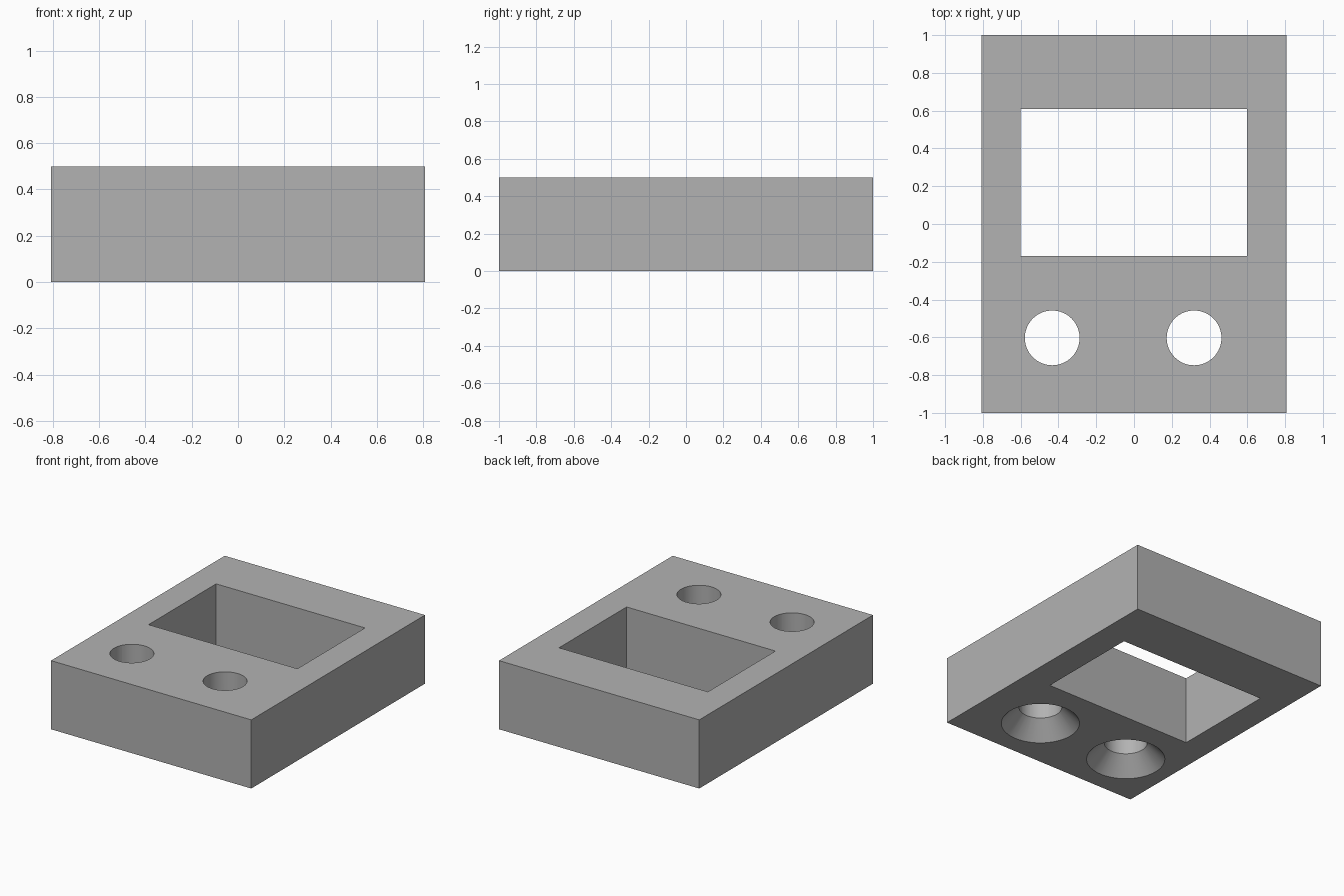
import bpy
import math

cube = bpy.data.objects.get("Cube")
if cube:
    bpy.data.objects.remove(cube, do_unlink=True)

HEIGHT = 0.5
HOLE_R, SINK_R, SINK_DEPTH = 0.145, 0.264, 0.125
EXTRA = 0.1  # how far cutters poke out of the block

grey = bpy.data.materials.new("plain grey")
grey.use_nodes = True
colour = (0.448, 0.448, 0.448, 1)
grey.diffuse_color = colour
grey.node_tree.nodes["Principled BSDF"].inputs["Base Color"].default_value = colour


def box(name, x0, x1, y0, y1, z0, z1):
    bpy.ops.mesh.primitive_cube_add(
        size=1, location=((x0 + x1) / 2, (y0 + y1) / 2, (z0 + z1) / 2))
    obj = bpy.context.object
    obj.name = name
    obj.scale = (x1 - x0, y1 - y0, z1 - z0)
    bpy.ops.object.transform_apply(location=False, rotation=False, scale=True)
    obj.data.materials.append(grey)
    return obj


def cone(name, x, y, z0, z1, r0, r1):
    bpy.ops.mesh.primitive_cone_add(
        vertices=64, radius1=r0, radius2=r1, depth=z1 - z0,
        location=(x, y, (z0 + z1) / 2))
    obj = bpy.context.object
    obj.name = name
    obj.data.materials.append(grey)
    return obj


# Solid block
block = box("block", -0.807, 0.807, -1, 1, 0, HEIGHT)

# Rectangular window through the block
cutters = [box("window_cutter", -0.602, 0.598, -0.17, 0.608, -EXTRA, HEIGHT + EXTRA)]

# Two screw holes, countersunk from below
slope = (SINK_R - HOLE_R) / SINK_DEPTH
for side, x in (("right", -0.433), ("left", 0.318)):
    y = -0.603
    cutters.append(cone(side + "_hole_cutter", x, y, -EXTRA, HEIGHT + EXTRA, HOLE_R, HOLE_R))
    cutters.append(cone(side + "_countersink_cutter", x, y, -EXTRA, SINK_DEPTH + EXTRA,
                        SINK_R + slope * EXTRA, HOLE_R - slope * EXTRA))

for cutter in cutters:
    mod = block.modifiers.new(cutter.name, "BOOLEAN")
    mod.operation = "DIFFERENCE"
    mod.solver = "EXACT"
    mod.object = cutter
    cutter.hide_render = True

# Apply the cuts and clear away the cutters
bpy.ops.object.select_all(action="DESELECT")
block.select_set(True)
bpy.context.view_layer.objects.active = block
for cutter in cutters:
    bpy.ops.object.modifier_apply(modifier=cutter.name)
    bpy.data.objects.remove(cutter, do_unlink=True)
bpy.ops.object.shade_smooth_by_angle(angle=math.radians(30))
